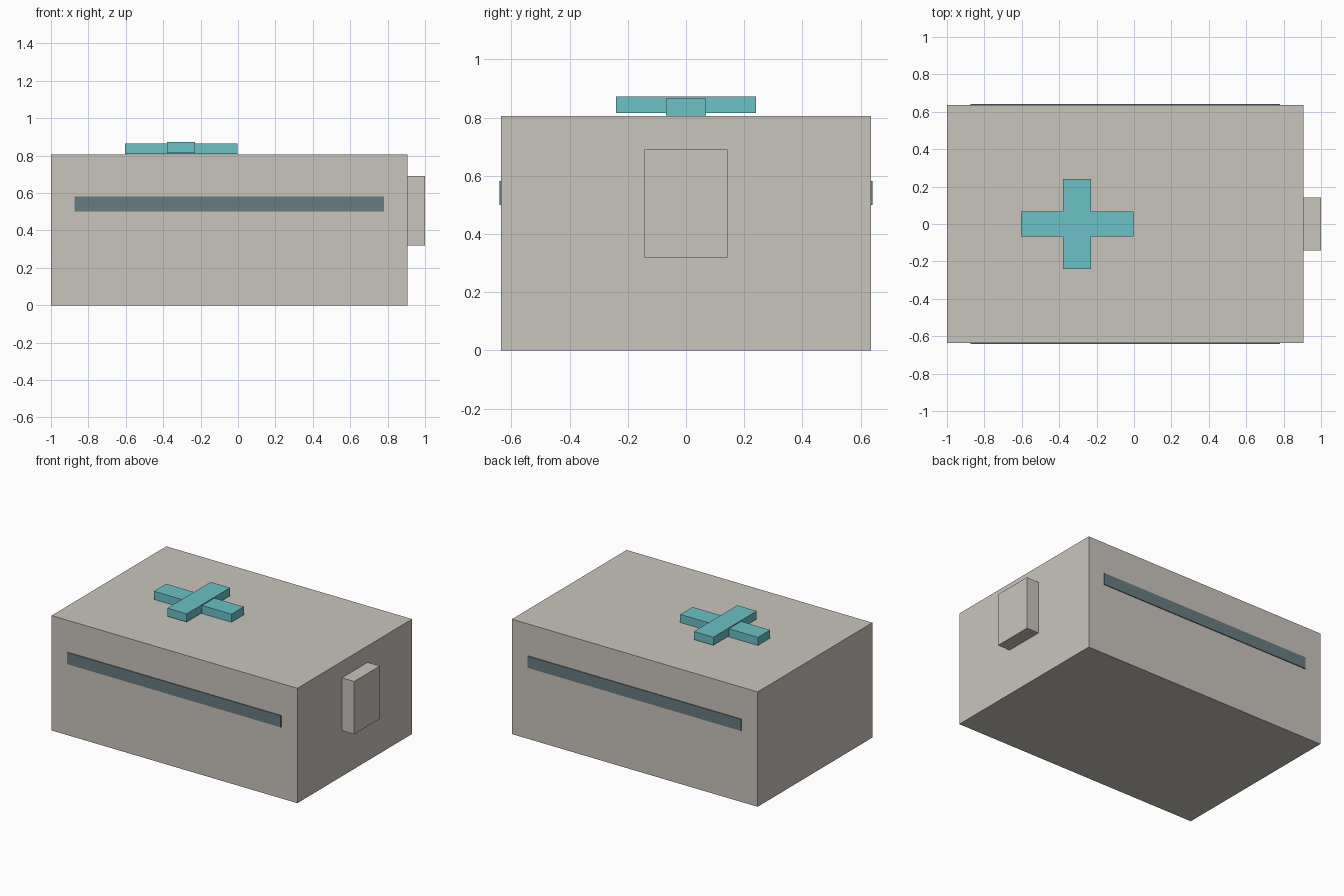
import bpy
import bmesh
from mathutils import Vector

cube = bpy.data.objects.get("Cube")
if cube:
    bpy.data.objects.remove(cube, do_unlink=True)


def material(name, rgb):
    mat = bpy.data.materials.new(name)
    mat.use_nodes = True
    mat.diffuse_color = (*rgb, 1)
    mat.node_tree.nodes["Principled BSDF"].inputs["Base Color"].default_value = (*rgb, 1)
    return mat


def box(name, low, high, mat):
    """Flat-shaded box between two opposite corners."""
    low, high = Vector(low), Vector(high)
    bm = bmesh.new()
    bmesh.ops.create_cube(bm, size=1)
    bmesh.ops.scale(bm, vec=high - low, verts=bm.verts)
    mesh = bpy.data.meshes.new(name)
    bm.to_mesh(mesh)
    bm.free()
    mesh.materials.append(mat)
    obj = bpy.data.objects.new(name, mesh)
    obj.location = (low + high) / 2
    bpy.context.collection.objects.link(obj)
    return obj


stone = material("warm grey", (0.584, 0.552, 0.503))
teal = material("teal", (0.147, 0.533, 0.571))
slate = material("slate grey", (0.141, 0.198, 0.22))

half_depth = 0.635
body_end = 0.905

# Main case and the latch block on its end
box("case", (-1, -half_depth, 0), (body_end, half_depth, 0.805), stone)
box("latch", (body_end, -0.142, 0.32), (1, 0.142, 0.69), stone)

# Cross on the lid, made of two overlapping bars
box("cross_long_bar", (-0.605, -0.068, 0.808), (-0.003, 0.068, 0.865), teal)
box("cross_short_bar", (-0.38, -0.24, 0.815), (-0.23, 0.24, 0.872), teal)

# Thin stripe on the front and back
for name, side in (("front_stripe", -1), ("back_stripe", 1)):
    y_inner, y_outer = sorted((side * half_depth, side * (half_depth + 0.006)))
    box(name, (-0.875, y_inner, 0.5), (0.78, y_outer, 0.582), slate)
